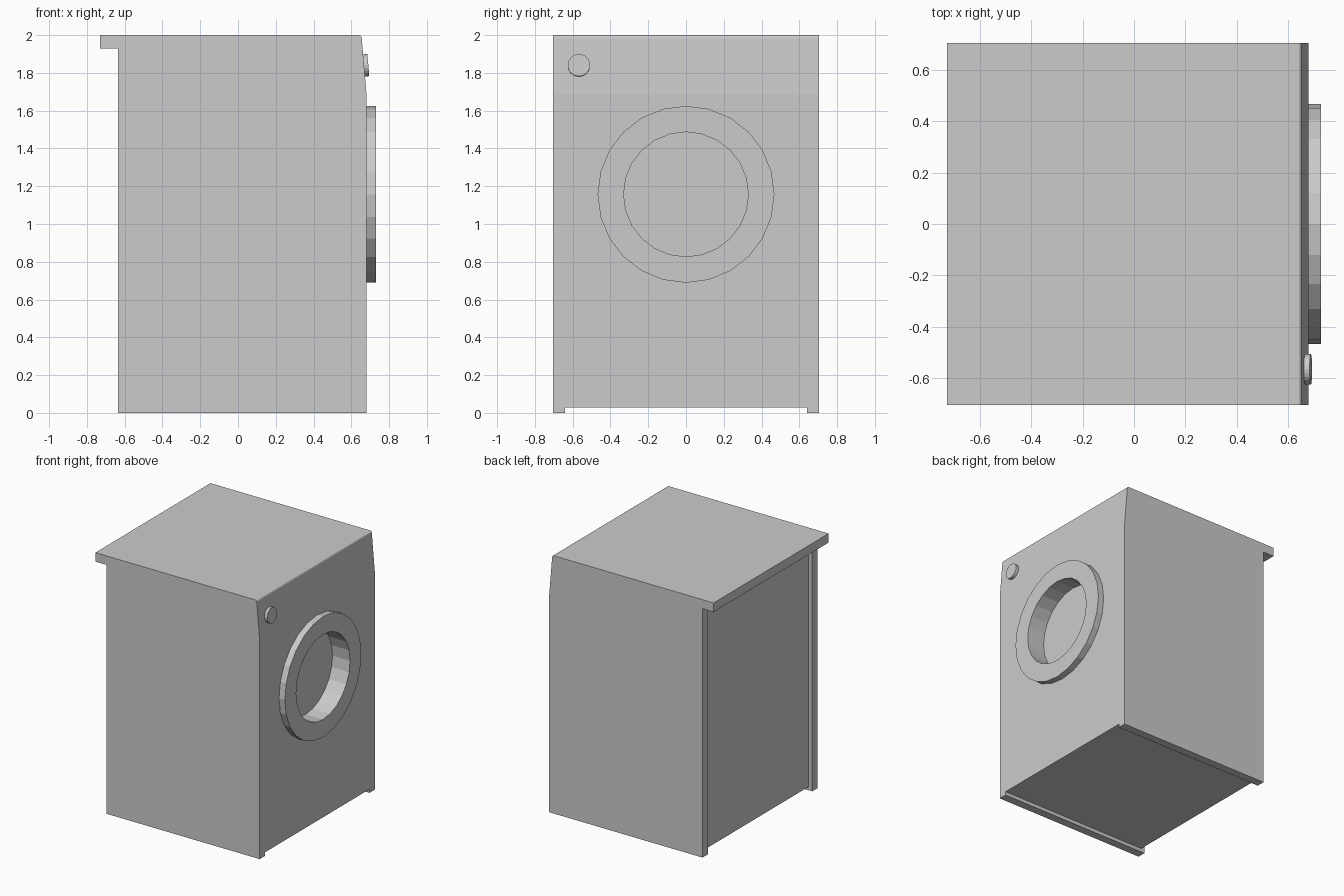
import bpy, bmesh
from math import radians, sin, cos
from mathutils import Matrix, Vector

cube = bpy.data.objects.get("Cube")
if cube:
    bpy.data.objects.remove(cube, do_unlink=True)

grey = bpy.data.materials.new("light grey")
grey.use_nodes = True
grey.diffuse_color = (0.6, 0.6, 0.6, 1)
grey.node_tree.nodes["Principled BSDF"].inputs["Base Color"].default_value = (0.6, 0.6, 0.6, 1)


def finish(name, bm):
    bmesh.ops.recalc_face_normals(bm, faces=bm.faces)
    mesh = bpy.data.meshes.new(name)
    bm.to_mesh(mesh)
    bm.free()
    mesh.materials.append(grey)
    obj = bpy.data.objects.new(name, mesh)
    bpy.context.collection.objects.link(obj)
    return obj


def box(name, low, high):
    low, high = Vector(low), Vector(high)
    bm = bmesh.new()
    bmesh.ops.create_cube(bm, size=1, matrix=Matrix.Translation((low + high) / 2)
                          @ Matrix.Diagonal((*(high - low), 1)))
    return finish(name, bm)


def disc(name, centre, radius, depth, tilt=90):
    """Cylinder whose axis points along +x, tipped upward when tilt < 90."""
    bm = bmesh.new()
    bmesh.ops.create_cone(bm, cap_ends=True, segments=24, radius1=radius, radius2=radius,
                          depth=depth, matrix=Matrix.Translation(centre)
                          @ Matrix.Rotation(radians(tilt), 4, "Y"))
    return finish(name, bm)


def cut(obj, *cutters):
    for cutter in cutters:
        mod = obj.modifiers.new("cut", "BOOLEAN")
        mod.operation = "DIFFERENCE"
        mod.solver = "EXACT"
        mod.object = cutter
        bpy.context.view_layer.objects.active = obj
        bpy.ops.object.modifier_apply(modifier=mod.name)


# Cabinet: side profile with rear overhang, sloped control area and rounded top edge
half = 0.705
edge = [(0.642 + 0.013 * cos(radians(a)), 1.982 + 0.018 * sin(radians(a)))
        for a in range(0, 91, 18)]
profile = [(-0.635, 0), (0.68, 0), (0.68, 1.69), *edge,
           (-0.73, 2), (-0.73, 1.93), (-0.635, 1.93)]
bm = bmesh.new()
face = bm.faces.new([bm.verts.new((x, -half, z)) for x, z in profile])
side = bmesh.ops.extrude_face_region(bm, geom=[face])
bmesh.ops.translate(bm, vec=(0, 2 * half, 0),
                    verts=[v for v in side["geom"] if isinstance(v, bmesh.types.BMVert)])
cabinet = finish("cabinet", bm)

# Door rim, raised from the cabinet
door_rim = disc("door_rim", (0.7, 0, 1.157), 0.468, 0.06)

# Recesses: underside channel, rear panel and door opening
cutters = [box("underside_cutter", (-1, -0.64, -0.1), (1, 0.64, 0.028)),
           box("rear_cutter", (-0.9, -0.64, -0.1), (-0.605, 0.64, 1.93)),
           disc("opening_cutter", (0.78, 0, 1.157), 0.33, 0.4)]
cut(cabinet, *cutters)
cut(door_rim, cutters[-1])
for cutter in cutters:
    bpy.data.objects.remove(cutter, do_unlink=True)

# Control knob on the sloped area
disc("control_knob", (0.675, -0.567, 1.84), 0.059, 0.03, 85.2)
